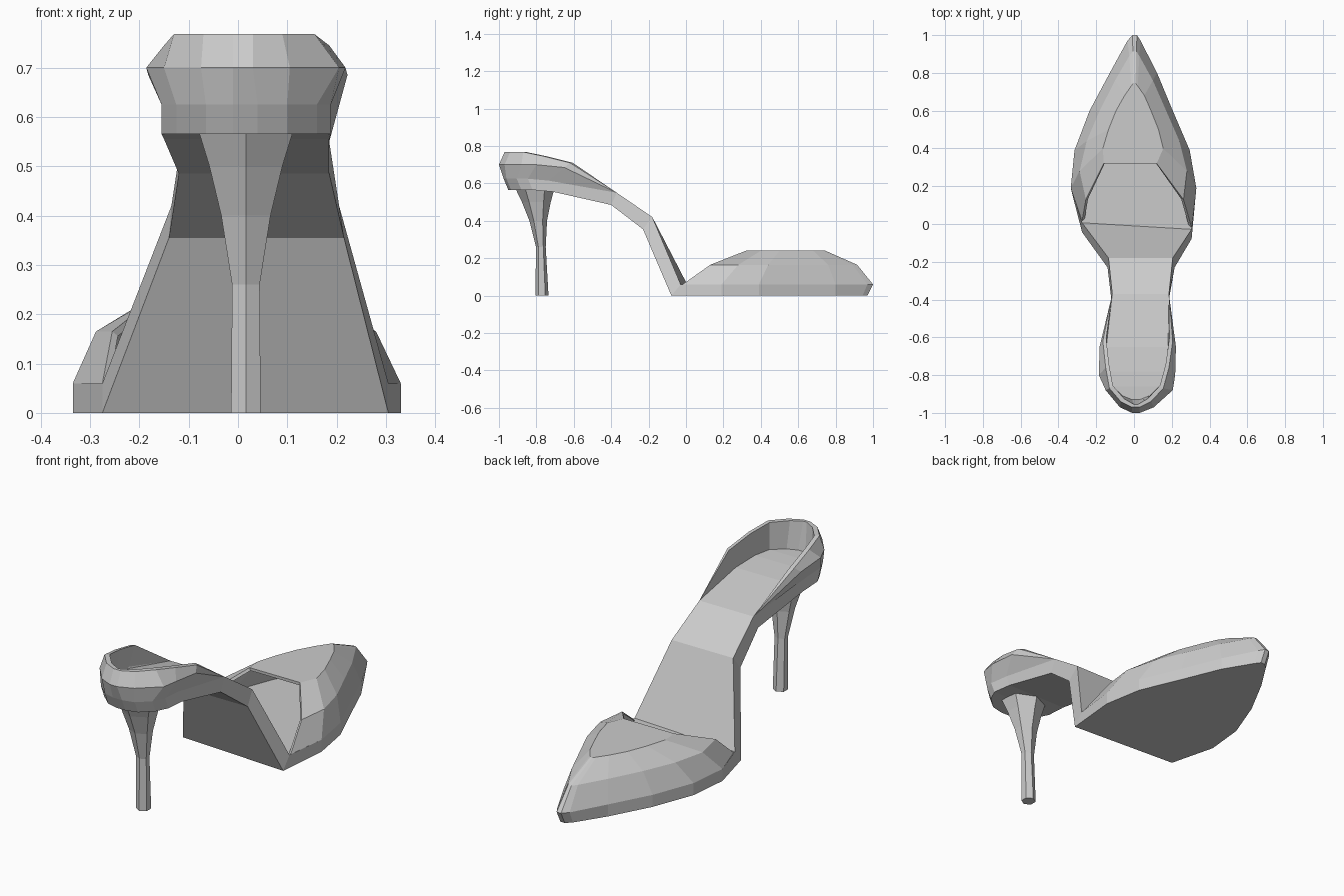
import bpy, bmesh, math

if "Cube" in bpy.data.objects:
    bpy.data.objects.remove(bpy.data.objects["Cube"])


def skew(x, y):
    # the seam between shank and toe runs slightly diagonally
    return y - 0.06 * x if -0.1 < y < 0.05 else y


def finish(bm, name):
    bmesh.ops.remove_doubles(bm, verts=bm.verts, dist=0.0005)
    bmesh.ops.recalc_face_normals(bm, faces=bm.faces)
    mesh = bpy.data.meshes.new(name)
    bm.to_mesh(mesh)
    bm.free()
    ob = bpy.data.objects.new(name, mesh)
    bpy.context.collection.objects.link(ob)
    return ob


def horseshoe(name, rows, cap_first=False, cap_last=True):
    """Loft U-shaped rows; each row lists stations (y, z, left x, right x)."""
    bm = bmesh.new()
    loops = []
    for row in rows:
        right = [bm.verts.new((xr, skew(xr, y), z)) for y, z, xl, xr in row]
        left = [bm.verts.new((xl, skew(xl, y), z)) for y, z, xl, xr in row]
        loops.append(right + left[::-1])
    for a, b in zip(loops, loops[1:]):
        for i in range(len(a) - 1):
            bm.faces.new((a[i], a[i + 1], b[i + 1], b[i]))
    for loop, wanted in ((loops[0], cap_first), (loops[-1], cap_last)):
        n = len(loop)
        for i in range(n // 2 - 1 if wanted else 0):
            bm.faces.new((loop[i], loop[i + 1], loop[n - 2 - i], loop[n - 1 - i]))
    bmesh.ops.dissolve_degenerate(bm, edges=bm.edges, dist=0.0005)
    return finish(bm, name)


# Shank and heel cup: bottom edge, widest line, rim and insole
shank_bottom = [(-.06, 0, -.275, .305), (-.23, .355, -.14, .215), (-.40, .485, -.12, .185)]
shank_top = [(-.01, .06, -.275, .305), (-.18, .42, -.135, .205), (-.37, .55, -.115, .185)]
cup_bottom = [(-.71, .555, -.15, .185), (-.82, .565, -.155, .188), (-.88, .565, -.125, .16),
              (-.935, .565, -.065, .10), (-.95, .565, -.01, .04)]
cup_wide = [(-.65, .685, -.182, .222), (-.80, .70, -.186, .218), (-.88, .70, -.15, .205),
            (-.97, .70, -.075, .105), (-1.0, .70, -.01, .03)]
cup_rim = [(-.62, .71, -.165, .205), (-.76, .745, -.15, .185), (-.87, .768, -.13, .155),
           (-.94, .768, -.07, .09), (-.97, .768, -.01, .03)]
cup_floor = [(-.65, .61, -.15, .18), (-.78, .625, -.135, .165), (-.86, .63, -.11, .14),
             (-.91, .63, -.06, .08), (-.93, .63, -.01, .03)]
cup_low = [(y - .025, z + .06, xl, xr) for y, z, xl, xr in cup_bottom]
cup_inner = [(y + .015, z, min(xl + .018, 0), max(xr - .018, .02)) for y, z, xl, xr in cup_rim]
rows = [shank_bottom + cup_bottom]
low_shank = [shank_top[0], shank_top[1], shank_top[2]]
for part in (cup_low, cup_wide, cup_rim, cup_inner, cup_floor):
    rows.append(low_shank + part)
horseshoe("shank_and_heel_cup", rows, cap_first=True)

# Toe outline shared by sole and upper
outline = [(0, .06, -.275, .305), (.19, .06, -.335, .33), (.39, .06, -.315, .295),
           (.6, .06, -.235, .205), (.8, .06, -.128, .122), (.97, .06, -.035, .035), (1, .06, -.008, .016)]
sole_top = [shank_top[0]] + outline[1:]
sole_low = [shank_bottom[0]] + [(y - max(0, y - .8) * .15, 0, xl, xr) for y, z, xl, xr in outline[1:]]
horseshoe("toe_sole", [sole_low, sole_top], cap_first=True)

# Hollow toe upper, open at the back
mid = [(.13, .165, -.255, .262), (.28, .165, -.288, .28), (.44, .165, -.25, .24),
       (.6, .165, -.182, .17), (.76, .165, -.1, .1), (.89, .165, -.025, .028), (.915, .165, -.006, .012)]
top = [(.32, .24, -.16, .12), (.4, .24, -.165, .155), (.5, .24, -.135, .13),
       (.6, .24, -.095, .09), (.68, .24, -.05, .055), (.73, .24, -.015, .02), (.745, .24, -.004, .008)]
upper = horseshoe("toe_upper", [outline, mid, top])
mesh = upper.data
if max(mesh.polygons, key=lambda p: p.center.z).normal.z < 0:
    mesh.flip_normals()
shell = upper.modifiers.new("thickness", "SOLIDIFY")
shell.thickness = 0.015
shell.offset = -1

# Stiletto heel: hexagonal loft of (z, y, half width, half depth)
bm = bmesh.new()
rings = []
for z, y, w, d in [(0, -.77, .03, .035), (.26, -.776, .028, .026), (.40, -.79, .05, .047),
                   (.50, -.80, .074, .077), (.575, -.808, .097, .105)]:
    rings.append([bm.verts.new((.016 + w * math.sin(a) / math.sin(math.pi / 3), y - d * math.cos(a), z))
                  for a in (i * math.pi / 3 for i in range(6))])
for a, b in zip(rings, rings[1:]):
    for i in range(6):
        j = (i + 1) % 6
        bm.faces.new((a[i], a[j], b[j], b[i]))
bm.faces.new(rings[0])
bm.faces.new(rings[-1])
finish(bm, "stiletto_heel")
